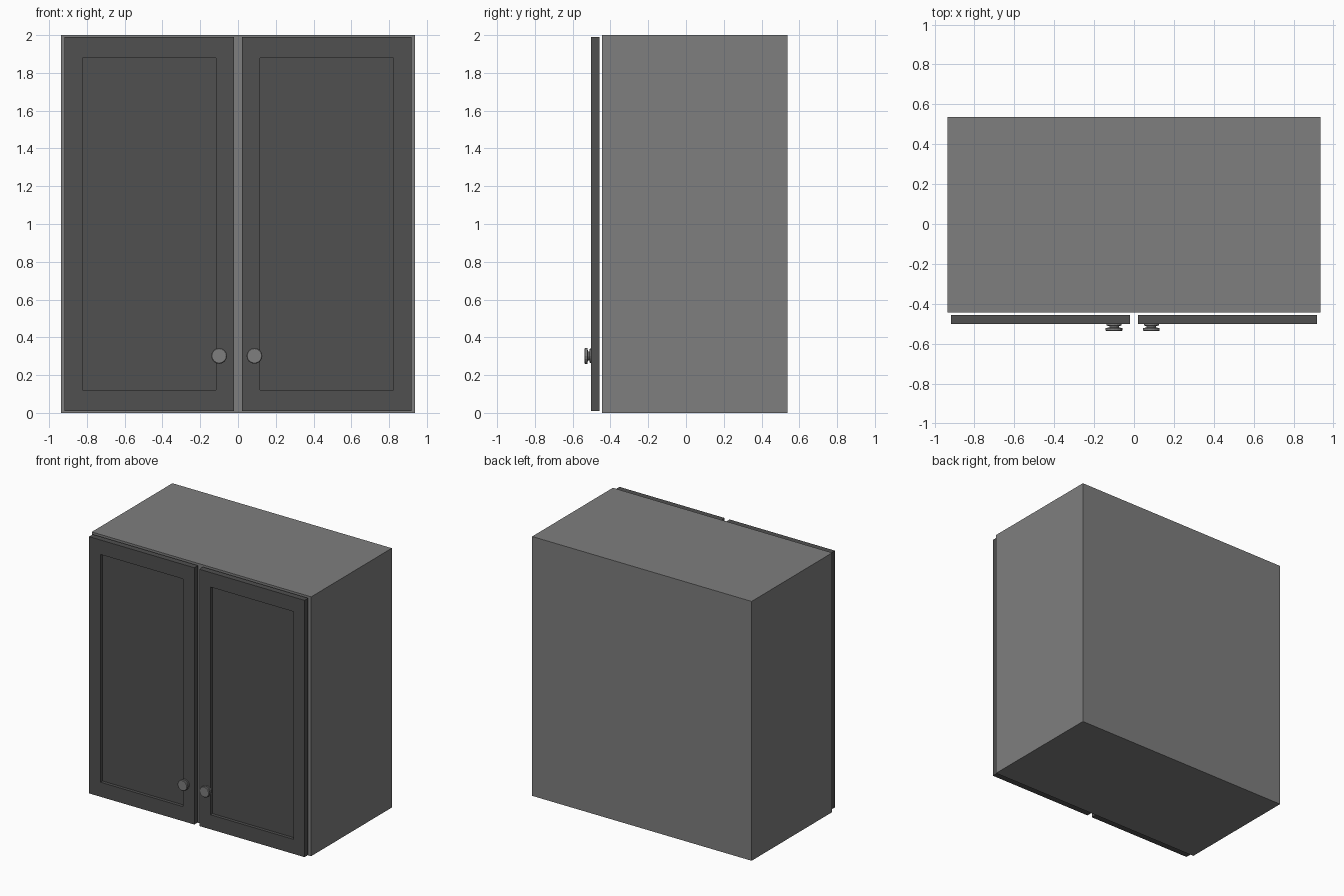
import bpy, bmesh, math
from mathutils import Matrix, Vector

if "Cube" in bpy.data.objects:
    bpy.data.objects.remove(bpy.data.objects["Cube"])


def material(name, v):
    m = bpy.data.materials.new(name)
    m.diffuse_color = (v, v, v, 1)
    m.use_nodes = True
    m.node_tree.nodes["Principled BSDF"].inputs["Base Color"].default_value = m.diffuse_color
    return m


LIGHT = material("mid grey", 0.21)
DARK = material("dark grey", 0.08)


def finish(bm, name, mat):
    bmesh.ops.recalc_face_normals(bm, faces=bm.faces)
    me = bpy.data.meshes.new(name)
    bm.to_mesh(me)
    bm.free()
    me.materials.append(mat)
    ob = bpy.data.objects.new(name, me)
    bpy.context.collection.objects.link(ob)
    return ob


def box(lo, hi):
    lo, hi = Vector(lo), Vector(hi)
    bm = bmesh.new()
    bmesh.ops.create_cube(bm, size=1, matrix=Matrix.Translation((lo + hi) / 2)
                          @ Matrix.Diagonal((*(hi - lo), 1)))
    return bm


def door(name, x0, x1):
    # slab with a straight-walled recessed panel in the front face
    bm = box((x0, -0.502, 0.01), (x1, -0.457, 1.99))
    bm.normal_update()
    front = min(bm.faces, key=lambda f: f.calc_center_median().y)
    bmesh.ops.inset_region(bm, faces=[front], thickness=0.135)
    # top and bottom rails are slightly narrower than the stiles
    for v in front.verts:
        v.co.z = 1.878 if v.co.z > 1 else 0.122
    bmesh.ops.inset_region(bm, faces=[front], thickness=0)
    for v in front.verts:
        v.co.y += 0.025
    return finish(bm, name, DARK)


def knob(name, x):
    # turned knob: base flange, neck and round head
    profile = [(0, -0.50), (0.038, -0.50), (0.038, -0.509), (0.024, -0.512),
               (0.024, -0.519), (0.042, -0.522), (0.042, -0.534),
               (0.038, -0.5375), (0, -0.5375)]
    bm = bmesh.new()
    vs = [bm.verts.new((x + r, y, 0.302)) for r, y in profile]
    es = [bm.edges.new(p) for p in zip(vs, vs[1:])]
    bmesh.ops.spin(bm, geom=vs + es, cent=(x, 0, 0.302), axis=(0, 1, 0),
                   angle=2 * math.pi, steps=16)
    bmesh.ops.remove_doubles(bm, verts=bm.verts, dist=1e-4)
    return finish(bm, name, LIGHT)


# cabinet body
finish(box((-0.936, -0.445, 0), (0.936, 0.5375, 2)), "cabinet_body", LIGHT)

# doors and knobs
door("left_door", -0.919, -0.021)
door("right_door", 0.021, 0.919)
knob("left_knob", -0.1)
knob("right_knob", 0.087)
